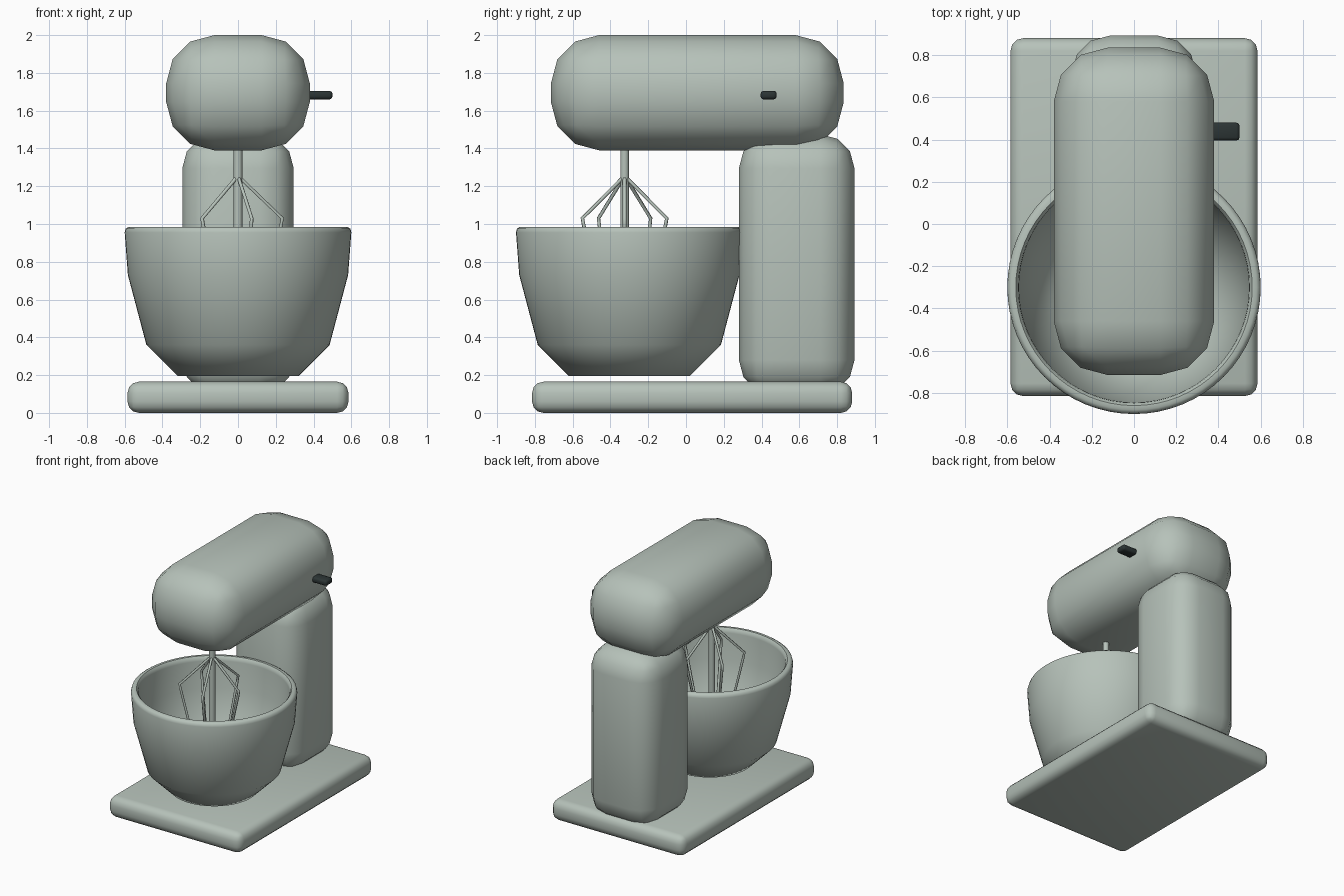
import bpy, bmesh, math
from mathutils import Vector

if "Cube" in bpy.data.objects:
    bpy.data.objects.remove(bpy.data.objects["Cube"], do_unlink=True)


def material(name, rgb):
    mat = bpy.data.materials.new(name)
    mat.use_nodes = True
    mat.diffuse_color = (*rgb, 1)
    mat.node_tree.nodes["Principled BSDF"].inputs["Base Color"].default_value = (*rgb, 1)
    return mat


sage = material("sage_grey", (0.47, 0.54, 0.49))
charcoal = material("charcoal", (0.025, 0.035, 0.035))


def finish(name, bm, mat, angle=180):
    mesh = bpy.data.meshes.new(name)
    bmesh.ops.recalc_face_normals(bm, faces=bm.faces)
    bm.to_mesh(mesh)
    bm.free()
    mesh.materials.append(mat)
    obj = bpy.data.objects.new(name, mesh)
    bpy.context.collection.objects.link(obj)
    bpy.ops.object.select_all(action="DESELECT")
    obj.select_set(True)
    bpy.context.view_layer.objects.active = obj
    bpy.ops.object.shade_smooth_by_angle(angle=math.radians(angle))
    return obj


def rounded_box(name, low, high, radius, mat, segments=3):
    """Box between two corners with all edges rounded."""
    low, high = Vector(low), Vector(high)
    bm = bmesh.new()
    bmesh.ops.create_cube(bm, size=1)
    bmesh.ops.scale(bm, vec=high - low, verts=bm.verts)
    bmesh.ops.translate(bm, vec=(low + high) / 2, verts=bm.verts)
    bmesh.ops.bevel(bm, geom=bm.edges[:], offset=radius, segments=segments,
                    profile=0.5, affect="EDGES")
    return finish(name, bm, mat)


def lathe(name, profile, centre, mat, steps, angle):
    """Spin a (radius, height) profile around a vertical axis."""
    bm = bmesh.new()
    verts = [bm.verts.new((r, 0, z)) for r, z in profile]
    edges = [bm.edges.new(pair) for pair in zip(verts, verts[1:])]
    bmesh.ops.spin(bm, geom=verts + edges, axis=(0, 0, 1), cent=(0, 0, 0),
                   angle=math.tau, steps=steps)
    bmesh.ops.remove_doubles(bm, verts=bm.verts, dist=0.0005)
    bmesh.ops.translate(bm, vec=(*centre, 0), verts=bm.verts)
    return finish(name, bm, mat, angle)


def wire(name, points, radius, mat):
    """Thin round tube along a path."""
    curve = bpy.data.curves.new(name, "CURVE")
    curve.dimensions = "3D"
    curve.bevel_depth = radius
    curve.bevel_resolution = 1
    spline = curve.splines.new("POLY")
    spline.points.add(len(points) - 1)
    for p, co in zip(spline.points, points):
        p.co = (*co, 1)
    curve.materials.append(mat)
    obj = bpy.data.objects.new(name, curve)
    bpy.context.collection.objects.link(obj)
    bpy.ops.object.select_all(action="DESELECT")
    obj.select_set(True)
    bpy.context.view_layer.objects.active = obj
    bpy.ops.object.convert(target="MESH")


# Body
rounded_box("base", (-0.585, -0.815, 0), (0.585, 0.88, 0.165), 0.06, sage)
rounded_box("column", (-0.295, 0.28, 0.1), (0.295, 0.892, 1.475), 0.18, sage)
rounded_box("motor_head", (-0.38, -0.715, 1.39), (0.38, 0.835, 2.0), 0.255, sage)
rounded_box("speed_lever", (0.3, 0.395, 1.66), (0.5, 0.48, 1.705), 0.015, charcoal, 2)

# Open bowl: outside going up, rolled rim, inside going down
bowl_profile = [(0, 0.195), (0.32, 0.195), (0.485, 0.36), (0.583, 0.73),
                (0.6, 0.955), (0.595, 0.975), (0.58, 0.985), (0.56, 0.985),
                (0.548, 0.97), (0.545, 0.95), (0.535, 0.74), (0.44, 0.385),
                (0.3, 0.245), (0, 0.245)]
lathe("bowl", bowl_profile, (0, -0.3), sage, 64, 50)

# Whisk: central shaft with five bent wires around it
whisk_y = -0.325
lathe("whisk_shaft", [(0, 0.5), (0.023, 0.5), (0.023, 1.45), (0, 1.45)],
      (0, whisk_y), sage, 16, 40)
wire_profile = [(0.005, 1.25), (0.235, 1.03), (0.225, 0.98), (0.13, 0.56), (0.005, 0.52)]
for i in range(5):
    a = math.tau * i / 5
    path = [(r * math.cos(a), whisk_y + r * math.sin(a), z) for r, z in wire_profile]
    wire(f"whisk_wire_{i + 1}", path, 0.01, sage)
